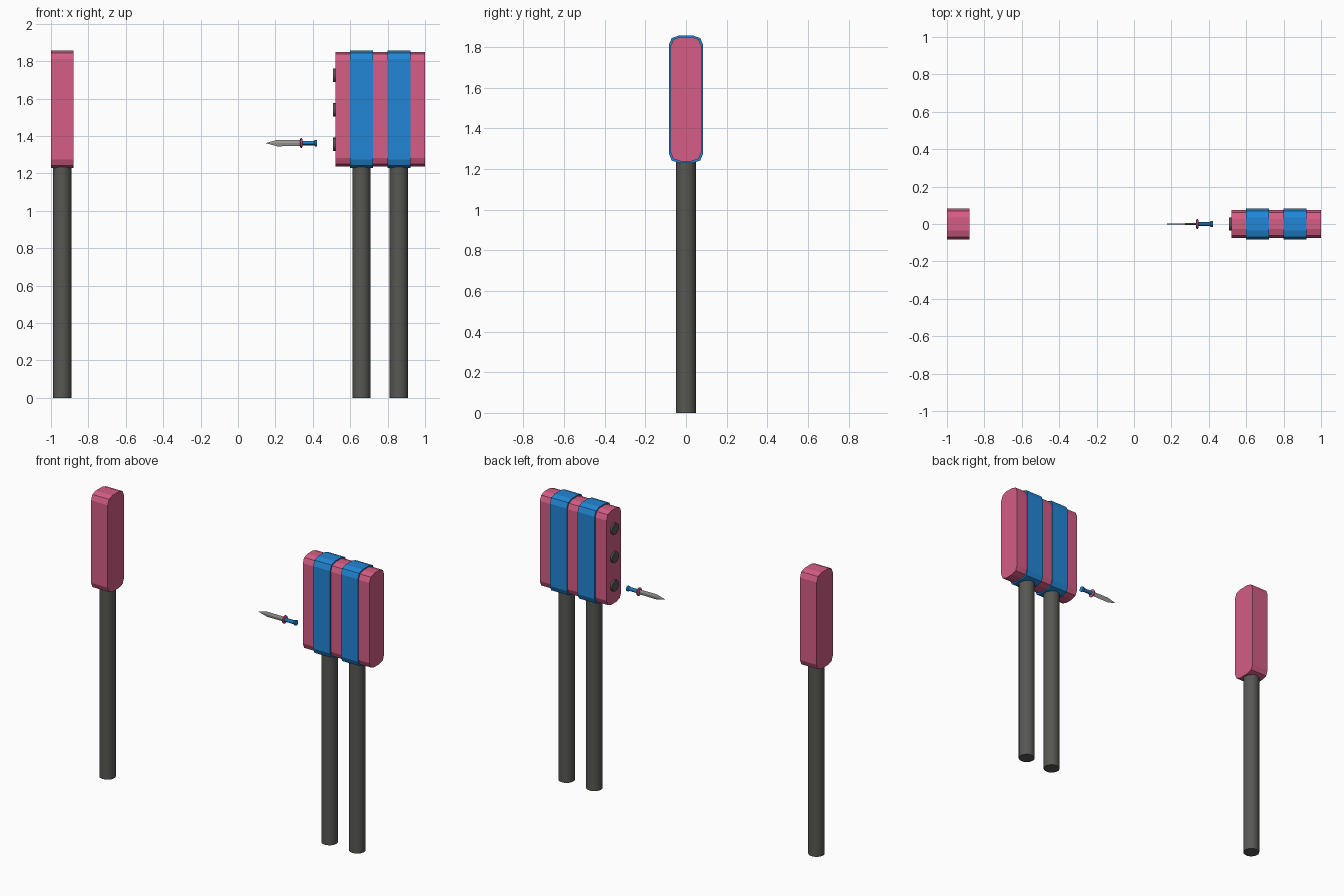
import bpy, bmesh, math
from mathutils import Matrix

if "Cube" in bpy.data.objects:
    bpy.data.objects.remove(bpy.data.objects["Cube"])


def mat(name, c):
    m = bpy.data.materials.new(name)
    m.diffuse_color = (*c, 1)
    m.use_nodes = True
    m.node_tree.nodes["Principled BSDF"].inputs["Base Color"].default_value = m.diffuse_color
    return m


PINK = mat("pink", (0.66, 0.11, 0.235))
BLUE = mat("blue", (0.016, 0.24, 0.66))
DARK = mat("dark grey", (0.095, 0.097, 0.085))
STEEL = mat("steel grey", (0.34, 0.33, 0.31))


def finish(name, bm, material, smooth=True):
    bmesh.ops.recalc_face_normals(bm, faces=bm.faces)
    me = bpy.data.meshes.new(name)
    bm.to_mesh(me)
    bm.free()
    ob = bpy.data.objects.new(name, me)
    bpy.context.collection.objects.link(ob)
    me.materials.append(material)
    if smooth:
        bpy.context.view_layer.objects.active = ob
        ob.select_set(True)
        bpy.ops.object.shade_smooth_by_angle(angle=math.radians(30))
        ob.select_set(False)
    return ob


def block(name, x0, x1, hy, z0, z1, material):
    """Panel with faceted corners, extruded along x."""
    q = [(hy, 0.045), (hy - 0.014, 0.012), (hy - 0.049, 0)]
    half = [(y, z1 - d) for y, d in q]
    low = [(y, z0 + d) for y, d in reversed(q)]
    right = low + half
    prof = right + [(-y, z) for y, z in reversed(right)]
    bm = bmesh.new()
    face = bm.faces.new([bm.verts.new((x0, y, z)) for y, z in prof])
    ext = bmesh.ops.extrude_face_region(bm, geom=[face], use_keep_orig=True)
    new = [v for v in ext["geom"] if isinstance(v, bmesh.types.BMVert)]
    bmesh.ops.translate(bm, verts=new, vec=(x1 - x0, 0, 0))
    return finish(name, bm, material, False)


def lathe(name, prof, z, material, n=16):
    """Round part along x from (x, radius) pairs, capped at both ends."""
    bm = bmesh.new()
    rings = [[bm.verts.new((x, r * math.cos(2 * math.pi * i / n),
                            z + r * math.sin(2 * math.pi * i / n)))
              for i in range(n)] for x, r in prof]
    for a, b in zip(rings, rings[1:]):
        for i in range(n):
            j = (i + 1) % n
            bm.faces.new((a[i], a[j], b[j], b[i]))
    bm.faces.new(rings[0])
    bm.faces.new(rings[-1])
    return finish(name, bm, material)


def pole(name, x):
    bm = bmesh.new()
    bmesh.ops.create_cone(bm, cap_ends=True, segments=24, radius1=0.049,
                          radius2=0.049, depth=1.25,
                          matrix=Matrix.Translation((x, 0, 0.625)))
    finish(name, bm, DARK)


# Single post on the left
block("left_panel", -1.0, -0.88, 0.084, 1.23, 1.857, PINK)
pole("left_pole", -0.94)

# Wide head on the right with two raised bands
block("right_panel", 0.52, 1.0, 0.076, 1.238, 1.85, PINK)
for i, x in enumerate((0.66, 0.86)):
    block(f"band_{i + 1}", x - 0.06, x + 0.062, 0.084, 1.23, 1.857, BLUE)
    pole(f"right_pole_{i + 1}", x)

# Launch ports on the inner end
for i, z in enumerate((1.355, 1.54, 1.725)):
    lathe(f"port_{i + 1}", [(0.508, 0.036), (0.525, 0.036)], z, DARK)

# Flying knife: diamond-section blade
KZ = 1.362
bm = bmesh.new()
rings = []
for x, hy, hz in ((0.335, 0.005, 0.016), (0.21, 0.003, 0.017)):
    rings.append([bm.verts.new((x, y, KZ + z))
                  for y, z in ((hy, 0), (0, hz), (-hy, 0), (0, -hz))])
tip = bm.verts.new((0.148, 0, KZ))
for i in range(4):
    j = (i + 1) % 4
    a, b = rings
    bm.faces.new((a[i], a[j], b[j], b[i]))
    bm.faces.new((b[i], b[j], tip))
bm.faces.new(rings[0])
finish("knife_blade", bm, STEEL, False)

# Guard and handle
lathe("knife_guard", [(0.332, 0.02), (0.335, 0.026), (0.341, 0.026), (0.344, 0.02)],
      KZ, PINK, 12)
lathe("knife_handle", [(0.342, 0.012), (0.405, 0.012), (0.412, 0.017), (0.422, 0.017)],
      KZ, BLUE, 12)
